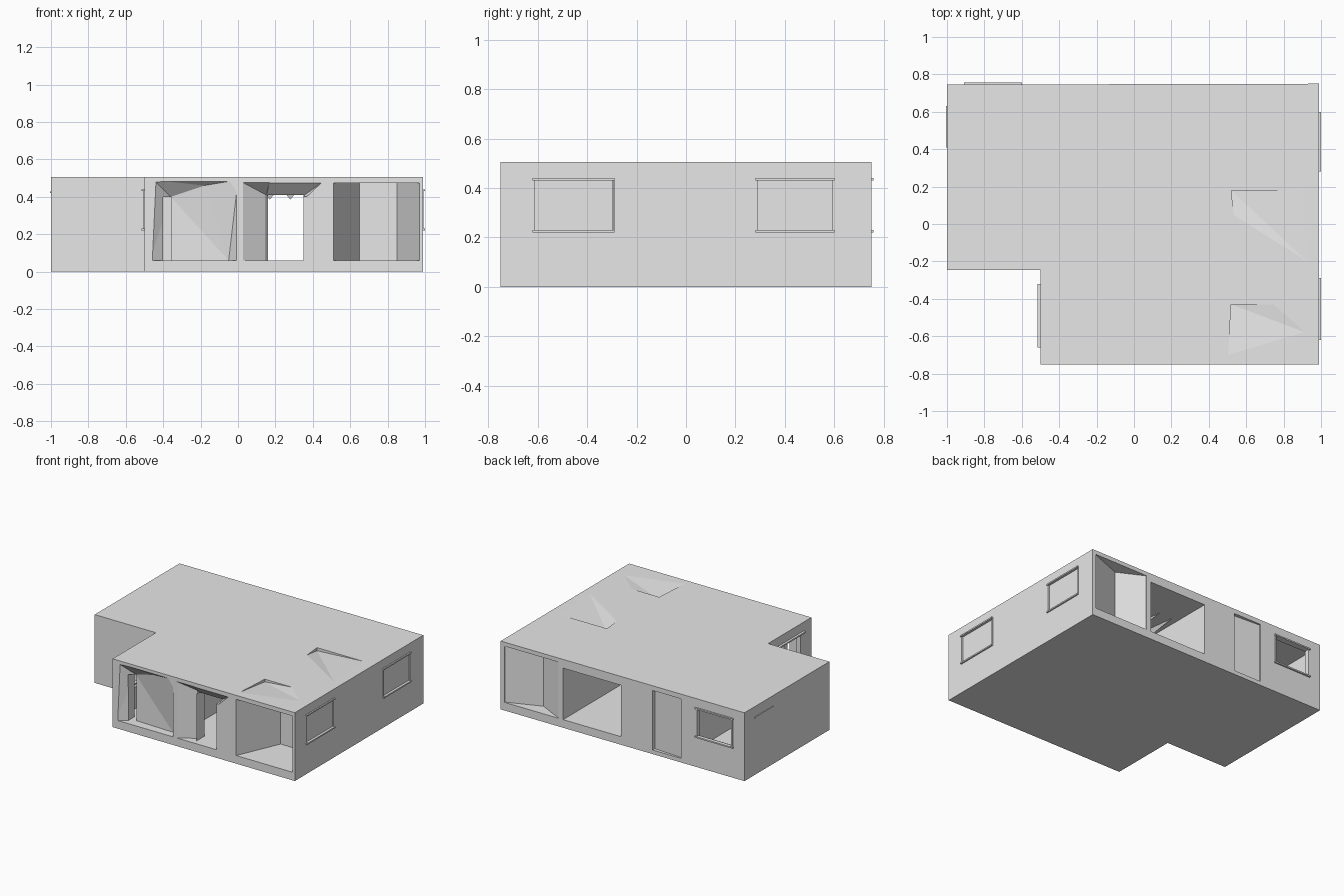
import bpy, bmesh

cube = bpy.data.objects.get("Cube")
if cube:
    bpy.data.objects.remove(cube, do_unlink=True)

TOP = 0.505
SLAB = 0.06

plaster = bpy.data.materials.new("plain_grey")
plaster.use_nodes = True
plaster.diffuse_color = (0.8, 0.8, 0.8, 1)
plaster.node_tree.nodes["Principled BSDF"].inputs["Base Color"].default_value = (0.8, 0.8, 0.8, 1)


def finish(name, bm):
    bmesh.ops.recalc_face_normals(bm, faces=bm.faces)
    mesh = bpy.data.meshes.new(name)
    bm.to_mesh(mesh)
    bm.free()
    mesh.materials.append(plaster)
    obj = bpy.data.objects.new(name, mesh)
    bpy.context.collection.objects.link(obj)
    return obj


def prism(name, outline, z0, z1):
    bm = bmesh.new()
    base = bm.faces.new([bm.verts.new((x, y, z0)) for x, y in outline])
    top = bmesh.ops.extrude_face_region(bm, geom=[base])["geom"]
    for v in top:
        if isinstance(v, bmesh.types.BMVert):
            v.co.z = z1
    return finish(name, bm)


def box(name, x0, x1, y0, y1, z0, z1):
    return prism(name, [(x0, y0), (x1, y0), (x1, y1), (x0, y1)], z0, z1)


def hull(name, points):
    bm = bmesh.new()
    verts = [bm.verts.new(p) for p in points]
    bmesh.ops.convex_hull(bm, input=verts)
    return finish(name, bm)


def cut(body, cutter):
    mod = body.modifiers.new("cut", 'BOOLEAN')
    mod.operation = 'DIFFERENCE'
    mod.solver = 'EXACT'
    mod.object = cutter
    bpy.context.view_layer.objects.active = body
    bpy.ops.object.modifier_apply(modifier=mod.name)
    bpy.data.objects.remove(cutter, do_unlink=True)


# L-shaped building block
house = prism("house_body", [(-1, -0.245), (-0.5, -0.245), (-0.5, -0.75), (0.99, -0.75),
                             (0.99, 0.75), (-1, 0.745)], 0, TOP)

# Rooms: hall, front room, back room
cut(house, box("hall", 0.01, 0.48, -0.62, 0.8, SLAB, 0.44))
cut(house, box("front_room", -0.47, -0.04, -0.64, -0.1, SLAB, 0.46))
cut(house, box("back_room", -0.96, -0.52, -0.05, 0.71, SLAB, 0.46))

# Front: splayed porch, doorway and dented wall panels
cut(house, prism("porch", [(0.51, -0.8), (0.97, -0.8), (0.97, -0.75), (0.85, -0.43),
                           (0.65, -0.43), (0.51, -0.75)], SLAB, 0.475))
cut(house, box("doorway", 0.16, 0.35, -0.8, -0.6, SLAB, 0.41))
cut(house, hull("wall_dent", [(-0.47, -0.76, SLAB), (-0.36, -0.68, SLAB), (-0.05, -0.69, SLAB),
                              (0, -0.76, SLAB), (-0.45, -0.76, 0.49), (0, -0.76, 0.49),
                              (-0.36, -0.68, 0.4), (-0.18, -0.72, 0.46)]))
cut(house, hull("door_splay", [(0.01, -0.76, SLAB), (0.01, -0.76, 0.485), (0.15, -0.67, SLAB),
                               (0.15, -0.67, 0.41), (0.17, -0.76, SLAB), (0.17, -0.76, 0.485)]))
cut(house, hull("door_head", [(0.04, -0.76, 0.485), (0.46, -0.76, 0.485), (0.16, -0.68, 0.405),
                              (0.35, -0.68, 0.405), (0.16, -0.76, 0.4), (0.37, -0.76, 0.4)]))
cut(house, box("narrow_slit", -0.4, -0.355, -0.8, -0.62, SLAB, 0.4))

# Back: shallow splayed panel and door recess
cut(house, prism("back_dent", [(0.96, 0.8), (0.96, 0.745), (0.71, 0.65), (0.52, 0.745),
                               (0.52, 0.8)], SLAB, 0.475))
cut(house, prism("back_door_recess", [(-0.25, 0.8), (-0.25, 0.72), (-0.48, 0.735),
                                      (-0.48, 0.8)], 0.03, 0.47))

# Window holes
cut(house, box("back_window", -0.9, -0.61, 0.69, 0.8, 0.22, 0.43))
cut(house, box("notch_window", -0.55, -0.46, -0.62, -0.34, 0.22, 0.43))
for y0, y1 in ((-0.62, -0.29), (0.28, 0.6)):
    cut(house, box("side_window", 0.982, 1.1, y0, y1, 0.225, 0.435))

# Sunken corners of the roof
high = TOP + 0.003
cut(house, hull("roof_dip", [(0.52, 0.18, high), (0.95, 0.18, high), (0.98, -0.25, high),
                             (0.535, 0.03, high), (0.52, 0.18, 0.482)]))
cut(house, hull("roof_dip_front", [(0.52, -0.43, high), (0.78, -0.43, high), (0.97, -0.6, high),
                                   (0.5, -0.74, high), (0.52, -0.43, 0.485)]))

# Window rails: head and sill bars
for z in (0.22, 0.43):
    for side, y0, y1 in (("front", -0.62, -0.29), ("back", 0.28, 0.6)):
        box(f"{side}_side_window_rail", 0.98, 1.0, y0, y1, z, z + 0.01)
    box("notch_window_rail", -0.517, -0.49, -0.66, -0.32, z, z + 0.01)
    box("back_window_rail", -0.91, -0.6, 0.73, 0.757, z, z + 0.01)
box("left_wall_ledge", -1.004, -0.99, 0.41, 0.63, 0.42, 0.428)

# Window jambs
for y in (-0.62, -0.3, 0.28, 0.592):
    box("side_window_jamb", 0.98, 0.992, y, y + 0.008, 0.22, 0.44)
for y in (-0.625, -0.345):
    box("notch_window_jamb", -0.505, -0.48, y, y + 0.01, 0.22, 0.44)
for x in (-0.905, -0.615):
    box("back_window_jamb", x, x + 0.01, 0.72, 0.75, 0.22, 0.44)

# Sagging folds under the hall ceiling
for i in range(4):
    x = 0.06 + i * 0.11
    hull("ceiling_fold", [(x - 0.05, 0.1, 0.445), (x + 0.05, 0.1, 0.445), (x, 0.5, 0.445),
                          (x, 0.12, 0.385)])
